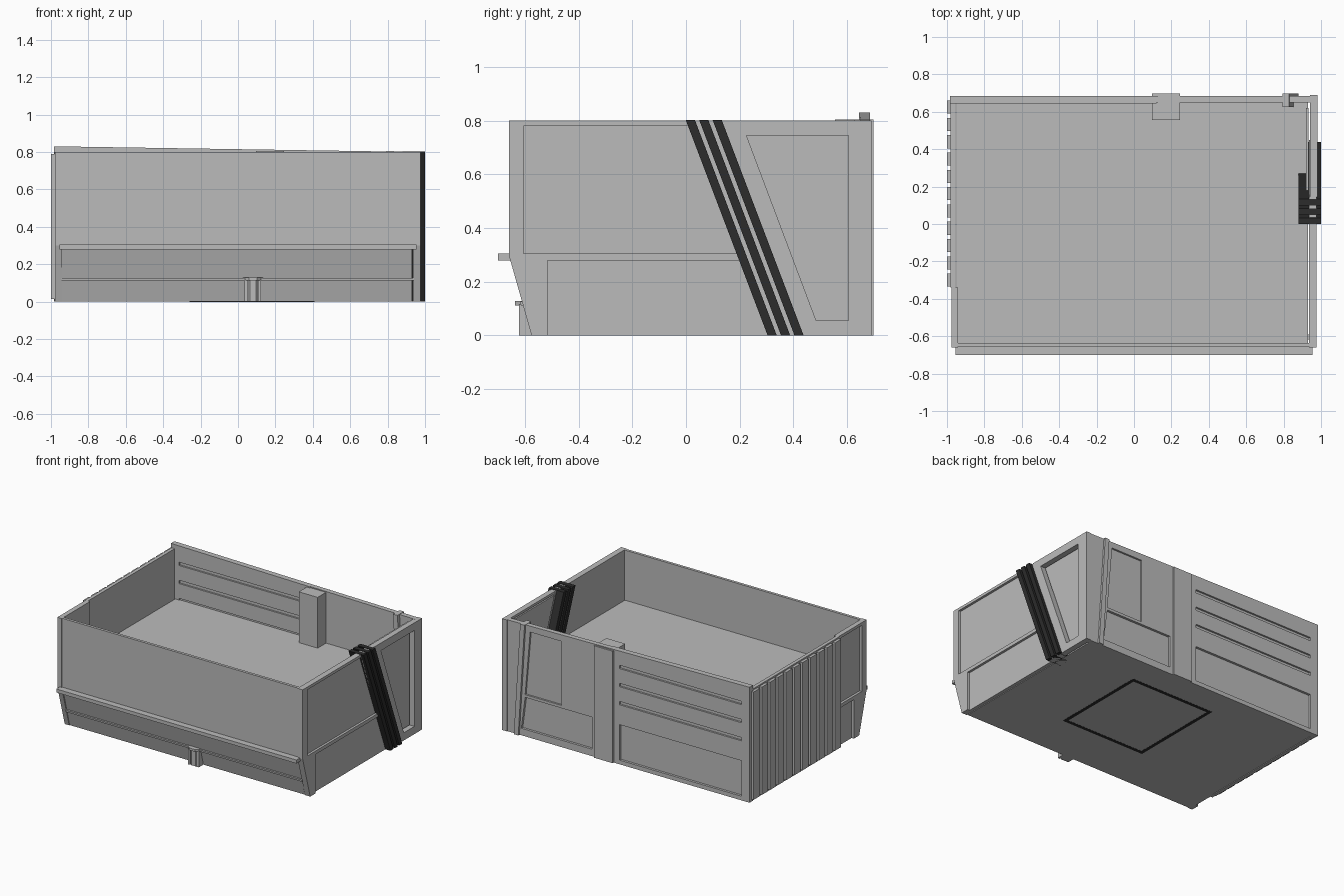
import bpy, bmesh, math

if "Cube" in bpy.data.objects:
    bpy.data.objects.remove(bpy.data.objects["Cube"])


def material(name, v):
    m = bpy.data.materials.new(name)
    m.diffuse_color = (v, v, v, 1)
    m.use_nodes = True
    m.node_tree.nodes["Principled BSDF"].inputs["Base Color"].default_value = m.diffuse_color
    return m


GREY = material("light grey metal", 0.5)
BLACK = material("black trim", 0.025)


def prism(name, profile, axis, lo, hi, mat=GREY):
    """Extrude a 2D profile along an axis: x -> (y,z), y -> (x,z), z -> (x,y)."""
    def place(p, t):
        return {"x": (t, p[0], p[1]), "y": (p[0], t, p[1]), "z": (p[0], p[1], t)}[axis]
    bm = bmesh.new()
    a = [bm.verts.new(place(p, lo)) for p in profile]
    b = [bm.verts.new(place(p, hi)) for p in profile]
    bm.faces.new(a)
    bm.faces.new(b)
    n = len(profile)
    for i in range(n):
        j = (i + 1) % n
        bm.faces.new((a[i], a[j], b[j], b[i]))
    bmesh.ops.recalc_face_normals(bm, faces=bm.faces)
    me = bpy.data.meshes.new(name)
    bm.to_mesh(me)
    bm.free()
    me.materials.append(mat)
    ob = bpy.data.objects.new(name, me)
    bpy.context.collection.objects.link(ob)
    return ob


def rect(u0, u1, v0, v1):
    return [(u0, v0), (u1, v0), (u1, v1), (u0, v1)]


def box(name, x0, x1, y0, y1, z0, z1, mat=GREY):
    return prism(name, rect(x0, x1, y0, y1), "z", z0, z1, mat)


def cut(ob, cutters):
    """Subtract cutters, bake the result and delete the cutters."""
    for c in cutters:
        c.hide_render = True
        m = ob.modifiers.new("recess", "BOOLEAN")
        m.operation, m.solver, m.object = "DIFFERENCE", "EXACT", c
    dg = bpy.context.evaluated_depsgraph_get()
    me = bpy.data.meshes.new_from_object(ob.evaluated_get(dg))
    ob.modifiers.clear()
    ob.data = me
    for c in cutters:
        bpy.data.objects.remove(c)


def slant(y_top, z):
    """Leaning line shared by the side stripes and panels."""
    return (y_top + 0.38 * (0.8 - z), z)


# base block with raised floor and sloped lower front
prism("floor_base", [(-0.57, 0), (-0.65, 0.3), (-0.65, 0.44), (0.65, 0.44), (0.65, 0)],
      "x", -0.95, 0.93)
prism("front_wall", rect(-0.655, -0.635, 0.3, 0.8), "x", -0.955, 0.945)

# front right side plate with two recessed panels
w = prism("right_front_plate", [(-0.575, 0), (-0.66, 0.3), (-0.66, 0.8), slant(0.145, 0.8),
                                slant(0.145, 0)], "x", 0.935, 0.977)
cut(w, [prism("c", [(-0.605, 0.305), slant(0, 0.305), slant(0, 0.78), (-0.605, 0.78)],
              "x", 0.96, 1.1),
        prism("c", [(-0.515, -0.1), slant(0, -0.1), slant(0, 0.28), (-0.515, 0.28)],
              "x", 0.96, 1.1)])

# rear right plate with deep quadrilateral recess
w = prism("right_rear_plate", [slant(0.145, 0.8), (0.69, 0.8), (0.69, 0), slant(0.145, 0)],
          "x", 0.94, 0.98)
bulge = [(0.18, 0.79), (0.62, 0.79), (0.62, 0.02), (0.46, 0.02)]
prism("right_recess_back", bulge, "x", 0.92, 0.932)
cut(w, [prism("c", [(0.225, 0.745), (0.605, 0.745), (0.605, 0.055), (0.485, 0.055)],
              "x", 0.9, 1.1)])

# three black leaning stripes wrapping over the right wall
for i in range(3):
    y = 0.05 * i
    prism(f"side_stripe_{i + 1}", [slant(y, 0.803), slant(y + 0.034, 0.803),
                                   slant(y + 0.034, 0), slant(y, 0)], "x", 0.88, 1.0, BLACK)

# front left side plate with matching recesses
w = prism("left_front_plate", [(-0.575, 0), (-0.66, 0.3), (-0.66, 0.8), (-0.34, 0.8),
                               (-0.34, 0)], "x", -0.975, -0.94)
cut(w, [prism("c", rect(-0.605, -0.37, 0.305, 0.78), "x", -1.1, -0.957),
        prism("c", rect(-0.515, -0.37, -0.1, 0.28), "x", -1.1, -0.957)])

# rear left wall with vertical ribs
box("left_wall", -0.98, -0.955, -0.34, 0.68, 0, 0.8)
for i in range(11):
    y = -0.335 + i * 0.0925
    box(f"left_rib_{i + 1}", -1.0, -0.975, y, y + 0.07, 0.015, 0.79)


# back wall: ribbed left half, panelled right half, top edge falling to the right
def top(x):
    return (x, 0.815 - 0.0155 * x)


w = prism("back_wall_left", [(-0.985, 0), (0.12, 0), top(0.12), top(-0.985)], "y", 0.645, 0.685)
cuts = [prism("c", rect(-0.92, 0.05, 0.03, 0.285), "y", 0.668, 0.8)]
for z in (0.44, 0.57, 0.70):
    for y0, y1 in ((0.672, 0.8), (0.5, 0.657)):
        cuts.append(prism("c", rect(-0.92, 0.05, z - 0.012, z + 0.012), "y", y0, y1))
cut(w, cuts)

w = prism("back_wall_right", [(0.12, 0), (0.96, 0), top(0.96), top(0.12)], "y", 0.65, 0.685)
cut(w, [prism("c", [(0.27, 0.05), (0.83, 0.05), (0.80, 0.28), (0.27, 0.28)], "y", 0.668, 0.8),
        prism("c", [(0.51, 0.30), (0.80, 0.30), (0.76, 0.76), (0.51, 0.76)], "y", 0.672, 0.8)])

# back pillars
box("back_pillar", 0.095, 0.245, 0.555, 0.697, 0, 0.805)
prism("leaning_back_strip", [(0.845, 0), (0.88, 0), (0.83, 0.805), (0.795, 0.805)],
      "y", 0.625, 0.699)

# front rails
box("front_rail", -0.955, 0.955, -0.70, -0.65, 0.28, 0.305)
prism("lower_front_rail", [(-0.615, 0.112), (-0.617, 0.126), (-0.59, 0.126), (-0.59, 0.112)],
      "x", -0.945, 0.94)


# faceted latch post on the lower front
def ngon(r, n=8):
    return [(0.08 + r * math.cos(math.tau * (i + 0.5) / n),
             -0.583 + r * math.sin(math.tau * (i + 0.5) / n)) for i in range(n)]


prism("latch_post", ngon(0.042), "z", 0, 0.115)
prism("latch_cap", ngon(0.058), "z", 0.112, 0.128)
for x in (0.045, 0.115):
    box("latch_side_bar", x - 0.009, x + 0.009, -0.622, -0.57, 0, 0.115)

# black square outline under the base
w = box("underside_frame", -0.26, 0.41, -0.23, 0.48, -0.001, 0.004, BLACK)
cut(w, [box("c", -0.235, 0.385, -0.205, 0.455, -0.1, 0.1)])
